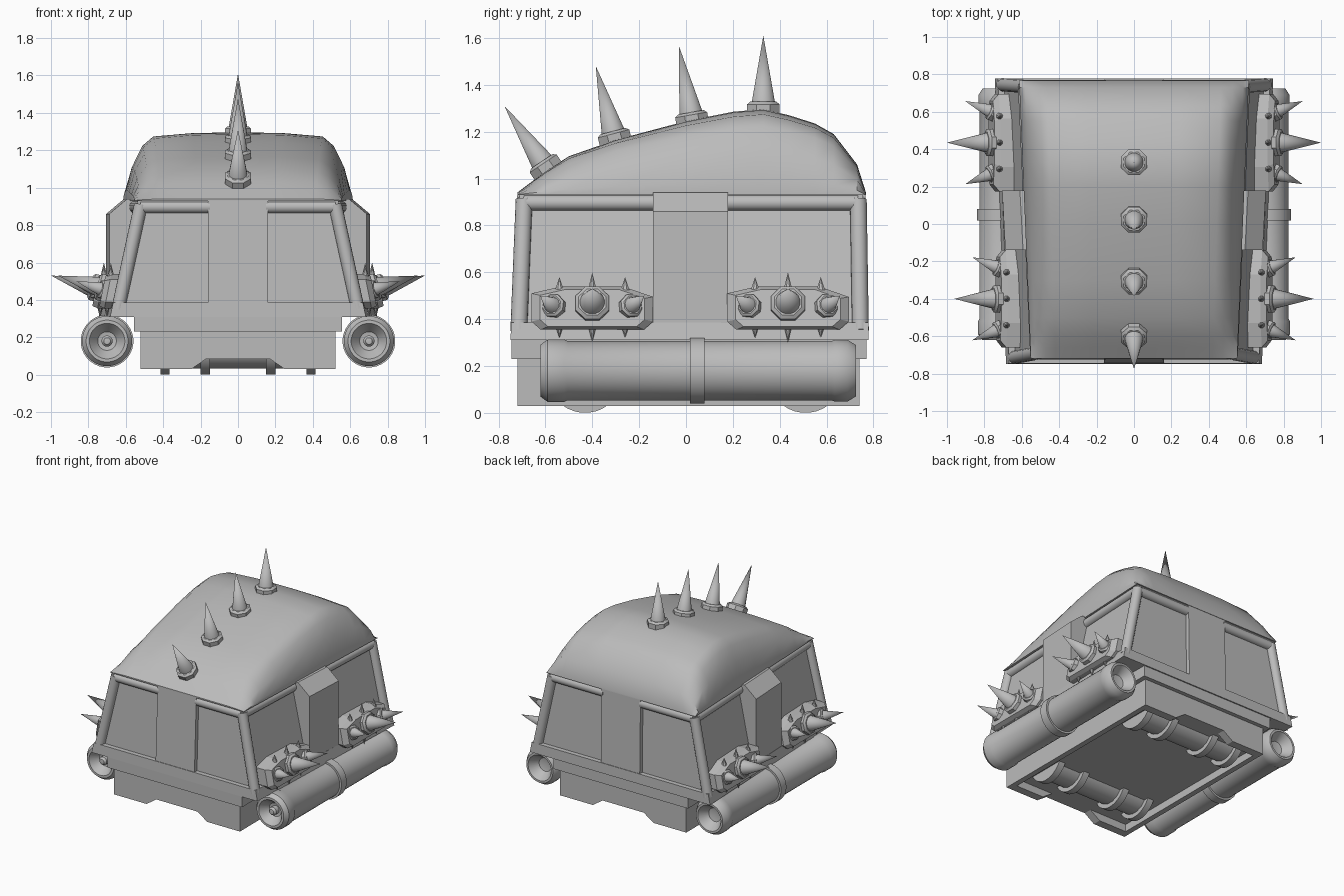
import bpy, bmesh, math
from mathutils import Vector

cube = bpy.data.objects.get("Cube")
if cube:
    bpy.data.objects.remove(cube, do_unlink=True)

grey = bpy.data.materials.new("plain grey")
grey.use_nodes = True
grey.diffuse_color = (0.5, 0.5, 0.5, 1)
grey.node_tree.nodes["Principled BSDF"].inputs["Base Color"].default_value = (0.5, 0.5, 0.5, 1)


def loft(name, rings, smooth=None):
    """Skin a list of equal closed rings, capping both ends."""
    bm = bmesh.new()
    rows = [[bm.verts.new(p) for p in ring] for ring in rings]
    n = len(rows[0])
    for a, b in zip(rows, rows[1:]):
        for i in range(n):
            j = (i + 1) % n
            bm.faces.new((a[i], a[j], b[j], b[i]))
    bm.faces.new(rows[0])
    bm.faces.new(rows[-1])
    bmesh.ops.remove_doubles(bm, verts=bm.verts, dist=0.0002)
    bmesh.ops.recalc_face_normals(bm, faces=bm.faces)
    mesh = bpy.data.meshes.new(name)
    bm.to_mesh(mesh)
    bm.free()
    obj = bpy.data.objects.new(name, mesh)
    bpy.context.collection.objects.link(obj)
    mesh.materials.append(grey)
    if smooth:
        bpy.ops.object.select_all(action='DESELECT')
        obj.select_set(True)
        bpy.context.view_layer.objects.active = obj
        bpy.ops.object.shade_smooth_by_angle(angle=math.radians(smooth))
    return obj


def lathe(name, base, aim, profile, sides=24):
    """Turn (distance, radius) pairs around the direction aim."""
    base = Vector(base)
    turn = Vector(aim).to_track_quat('Z', 'Y')
    angles = [math.tau * (i + 0.5) / sides for i in range(sides)]
    rings = [[base + turn @ Vector((max(r, 1e-5) * math.cos(a), max(r, 1e-5) * math.sin(a), d))
              for a in angles] for d, r in profile]
    return loft(name, rings, 35)


def prism(name, pts, y0, y1):
    """Extrude an x-z outline along y."""
    return loft(name, [[(x, y, z) for x, z in pts] for y in (y0, y1)])


def box(name, x0, x1, y0, y1, z0, z1):
    return prism(name, [(x0, z0), (x1, z0), (x1, z1), (x0, z1)], y0, y1)


def bar(name, a, b, r):
    a, b = Vector(a), Vector(b)
    return lathe(name, a, b - a, [(0, r), ((b - a).length, r)], 16)


def spike(name, base, tip, r, collar, lift):
    """Pointed cone seated on a faceted collar."""
    base, tip = Vector(base), Vector(tip)
    aim = tip - base
    lathe(name + "_collar", base, aim,
          [(-lift, collar), (lift * 0.6, collar), (lift, collar * 0.8)], 8)
    lathe(name, base, aim, [(0, r), (aim.length, 0)], 16)


def corner(sx, sy, z, inset=0.0):
    """Corner of the tapering cabin at a height."""
    t = (z - 0.31) / 0.62
    if sy < 0:
        return Vector((sx * (0.68 - 0.135 * t - inset), -0.745 + 0.025 * t + inset, z))
    return Vector((sx * (0.74 - 0.13 * t - inset), 0.775 - 0.01 * t - inset, z))


def cabin_ring(z, inset=0.0):
    return [corner(sx, sy, z, inset) for sx, sy in ((-1, -1), (1, -1), (1, 1), (-1, 1))]


# Cabin shell, belt and chassis
loft("window_shell", [cabin_ring(0.32, 0.03), cabin_ring(0.93, 0.03)])
loft("belt", [cabin_ring(0.31, -0.004), cabin_ring(0.385, -0.004)])
loft("eave", [cabin_ring(0.9, 0.012), cabin_ring(0.935, 0.008)])
box("lower_belt", -0.555, 0.555, -0.745, 0.77, 0.23, 0.315)
box("chassis", -0.52, 0.52, -0.72, 0.74, 0.085, 0.235)
notched = [(-0.52, 0.2), (-0.52, 0.03), (-0.25, 0.03), (-0.17, 0.085),
           (0.17, 0.085), (0.25, 0.03), (0.52, 0.03), (0.52, 0.2)]
prism("chassis_front_skirt", notched, -0.72, -0.66)
prism("chassis_back_skirt", notched, 0.68, 0.74)
for sx, side in ((1, "left"), (-1, "right")):
    box(side + "_chassis_rim", sx * 0.48, sx * 0.52, -0.72, 0.74, 0.03, 0.1)

# Window frame: corner posts, top bars and middle panels
for sx, side in ((1, "left"), (-1, "right")):
    for sy, end in ((-1, "front"), (1, "back")):
        post = f"{end}_{side}_post"
        bar(post, corner(sx, sy, 0.35, 0.03), corner(sx, sy, 0.91, 0.03), 0.036)
        top = corner(sx, sy, 0.897, 0.03)
        bar(post + "_top_bar", top, (sx * 0.15, top.y, top.z), 0.034)
    bar(side + "_top_bar", corner(sx, -1, 0.897, 0.03), corner(sx, 1, 0.897, 0.03), 0.034)
for sy, end in ((-1, "front"), (1, "back")):
    rings = []
    for z in (0.38, 0.938):
        y = corner(1, sy, z).y
        rings.append([(-0.16, y, z), (0.16, y, z), (0.16, y - sy * 0.06, z), (-0.16, y - sy * 0.06, z)])
    loft(end + "_middle_panel", rings)

# Domed roof: one half section scaled along the ridge line
half = [(1, 0), (1, 0.15), (0.95, 0.5), (0.86, 0.8), (0.76, 0.94), (0.4, 0.99)]
section = half + [(0, 1)] + [(-x, z) for x, z in reversed(half)]
ridge = [(-0.72, 0.01), (-0.66, 0.055), (-0.6, 0.1), (-0.5, 0.165), (-0.3, 0.235), (0, 0.315),
         (0.2, 0.355), (0.33, 0.366), (0.44, 0.34), (0.55, 0.305), (0.63, 0.26),
         (0.73, 0.13), (0.768, 0.01)]
roof = []
for y, h in ridge:
    w = 0.582 + 0.042 * y
    roof.append([(x * w, y, 0.93 + z * h) for x, z in section])
loft("roof", roof, 38)

# Spikes along the ridge
for i, (y, z, ty, tz) in enumerate([(-0.6, 1.05, -0.775, 1.31), (-0.305, 1.175, -0.385, 1.48),
                                    (0.025, 1.255, -0.03, 1.565), (0.33, 1.3, 0.33, 1.61)]):
    spike(f"roof_spike_{i + 1}", (0, y, z), (0, ty, tz), 0.055, 0.075, 0.028)

# Side equipment
for sx, side in ((1, "left"), (-1, "right")):
    # Buttress between the side windows
    rings = []
    for y, out in ((-0.14, -0.012), (0.18, 0.005)):
        rings.append([(sx * (x + out), y, z) for x, z in
                      ((0.5, 0.33), (0.7, 0.34), (0.7, 0.86), (0.605, 0.94), (0.5, 0.94))])
    loft(side + "_buttress", rings)

    # Long tank with dished ends and a middle band
    lathe(side + "_tank", (sx * 0.7, -0.62, 0.18), (0, 1, 0),
          [(0.07, 0), (0.06, 0.05), (0, 0.095), (0, 0.112), (0.03, 0.134), (0.1, 0.134),
           (0.115, 0.127), (1.24, 0.127), (1.255, 0.132), (1.31, 0.132), (1.345, 0.11),
           (1.345, 0.095), (1.28, 0.05), (1.27, 0)], 32)
    lathe(side + "_tank_knob", (sx * 0.7, -0.55, 0.18), (0, -1, 0),
          [(-0.02, 0.03), (0.04, 0.03), (0.055, 0.018), (0.058, 0)], 16)
    lathe(side + "_tank_band", (sx * 0.7, 0.018, 0.18), (0, 1, 0),
          [(0, 0.141), (0.062, 0.141)], 32)

    # Spiked plates below the windows
    for cy, face, end in ((-0.4, 0.725, "front"), (0.435, 0.762, "back")):
        name = f"{end}_{side}_plate"

        def outline(x, k):
            pts = ((-0.26, -0.06), (-0.22, -0.095), (0.22, -0.095), (0.26, -0.06),
                   (0.26, 0.045), (0.13, 0.09), (-0.13, 0.09), (-0.26, 0.06))
            lean = 0.2
            return [(sx * (x - lean * q * k), cy + p * k, 0.45 + q * k) for p, q in pts]

        loft(name, [outline(face - 0.11, 1), outline(face - 0.03, 1), outline(face, 0.86)])
        spike(name + "_big_spike", (sx * face, cy, 0.465),
              (sx * (face + 0.237), cy, 0.53), 0.06, 0.078, 0.03)
        for d in (-1, 1):
            spike(f"{name}_small_spike_{d}", (sx * (face - 0.005), cy + d * 0.165, 0.455),
                  (sx * (face + 0.14), cy + d * 0.222, 0.5), 0.04, 0.052, 0.022)
        for d in (-1, 0, 1):
            long = 0.02 if d == 0 else 0
            for sz in (-1, 1):
                x = face - 0.035 - sz * 0.01
                lathe(f"{name}_thorn_{d}_{sz}", (sx * x, cy + d * 0.14, 0.45 + sz * 0.075),
                      (0, 0, sz), [(0, 0.02), (0.055 + long, 0)], 8)

# Underside rollers with rings
for y, end in ((-0.43, "front"), (0.51, "back")):
    bar(end + "_roller", (-0.41, y, 0.16), (0.41, y, 0.16), 0.13)
    for x in (-0.39, -0.175, 0.175, 0.39):
        lathe(f"{end}_roller_ring_{x}", (x - 0.025, y, 0.16), (1, 0, 0),
              [(0, 0.16), (0.05, 0.16)], 32)
